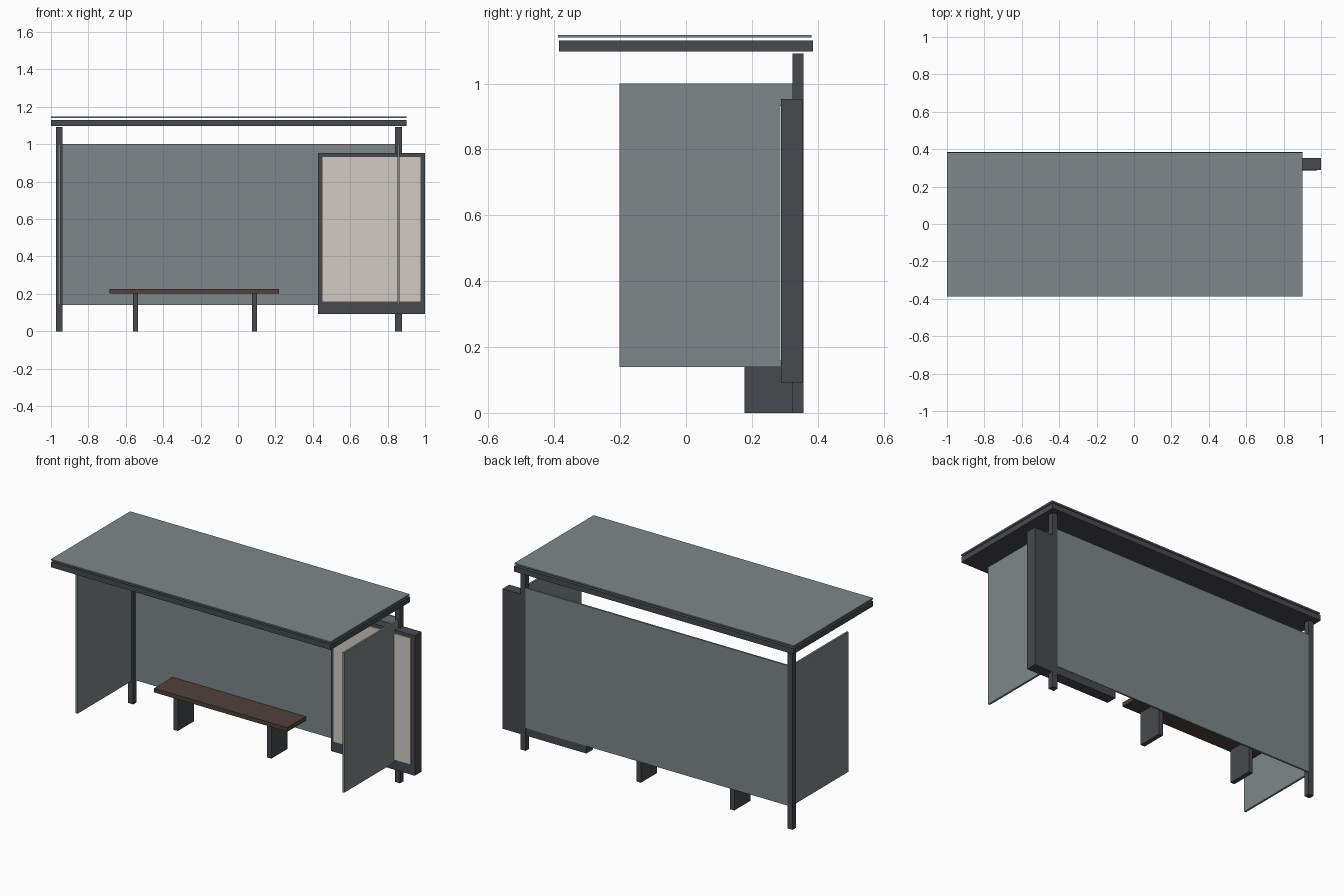
import bpy

if "Cube" in bpy.data.objects:
    bpy.data.objects.remove(bpy.data.objects["Cube"])


def material(name, rgb):
    m = bpy.data.materials.new(name)
    m.diffuse_color = (*rgb, 1)
    m.use_nodes = True
    m.node_tree.nodes["Principled BSDF"].inputs["Base Color"].default_value = m.diffuse_color
    return m


frame = material("dark grey metal", (0.063, 0.067, 0.077))
glass = material("grey glass", (0.21, 0.245, 0.255))
paper = material("off white paper", (0.64, 0.60, 0.56))
wood = material("dark brown wood", (0.078, 0.053, 0.044))


def box(name, x, y, z, mat):
    """Box from (min, max) ranges on each axis."""
    verts = [(a, b, c) for a in x for b in y for c in z]
    faces = [(0, 1, 3, 2), (4, 6, 7, 5), (0, 4, 5, 1),
             (2, 3, 7, 6), (0, 2, 6, 4), (1, 5, 7, 3)]
    me = bpy.data.meshes.new(name)
    me.from_pydata(verts, [], faces)
    me.materials.append(mat)
    ob = bpy.data.objects.new(name, me)
    bpy.context.collection.objects.link(ob)
    return ob


# Roof: dark slab with a thin glass sheet floating just above
box("roof_frame", (-1, 0.9), (-0.386, 0.385), (1.097, 1.13), frame)
box("roof_glass", (-1, 0.9), (-0.388, 0.381), (1.14, 1.148), glass)

# Rear posts and side glass, mirrored about the shelter centre
for side, cx in (("left", -0.956), ("right", 0.858)):
    box(side + "_post", (cx - 0.0175, cx + 0.0175), (0.323, 0.357), (0, 1.091), frame)
    box(side + "_glass", (cx - 0.006, cx + 0.006), (-0.202, 0.335), (0.14, 1.0), glass)

# Back glass
box("back_glass", (-0.956, 0.858), (0.345, 0.356), (0.14, 1.0), glass)

# Bench
box("bench_seat", (-0.686, 0.22), (0.165, 0.345), (0.202, 0.227), wood)
for side, cx in (("left", -0.548), ("right", 0.088)):
    box(side + "_bench_leg", (cx - 0.014, cx + 0.014), (0.178, 0.333), (0, 0.203), frame)

# Poster display
box("display_case", (0.429, 1.0), (0.289, 0.354), (0.093, 0.953), frame)
box("poster", (0.452, 0.976), (0.283, 0.290), (0.158, 0.933), paper)
